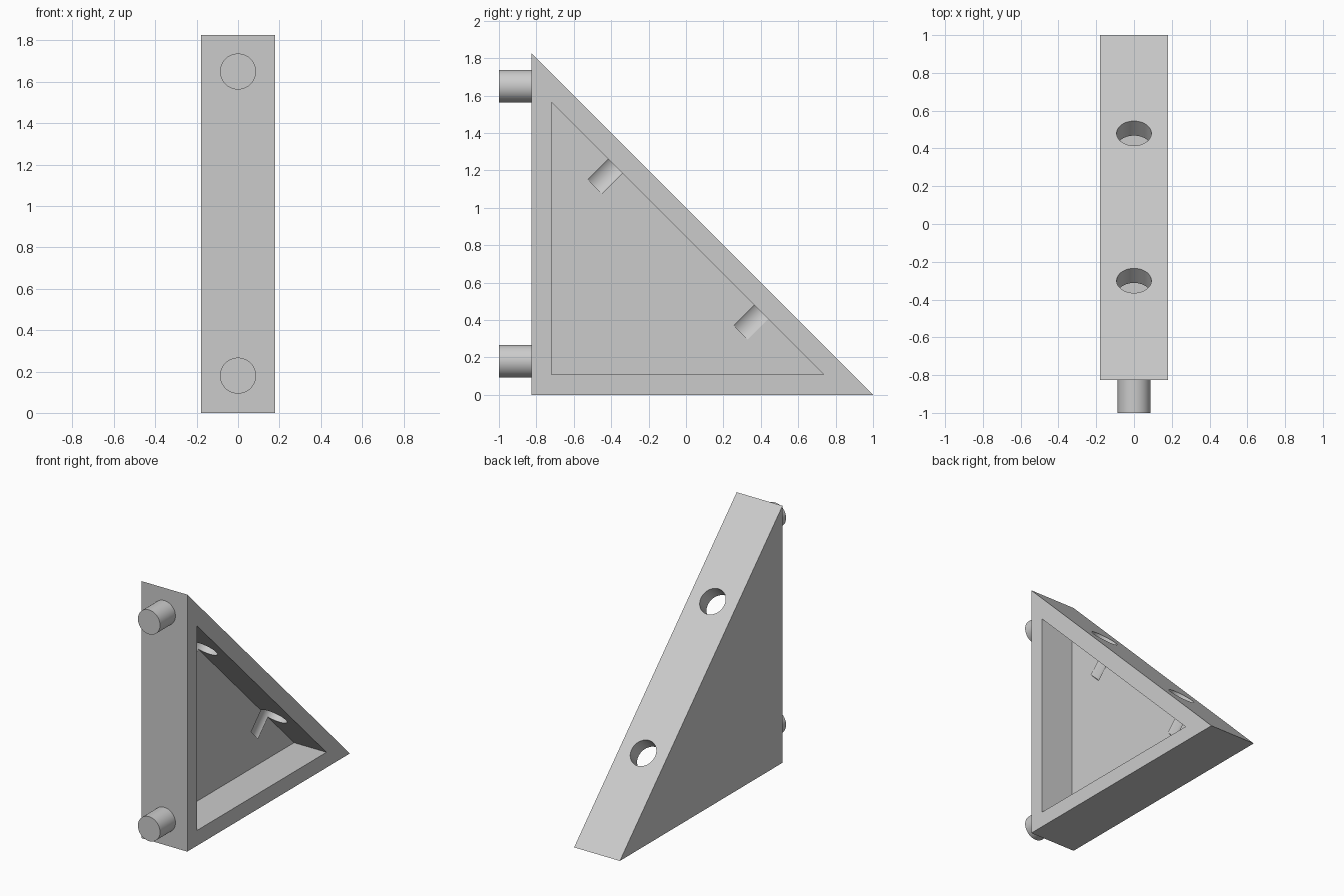
import bpy, bmesh, math
from mathutils import Vector

if "Cube" in bpy.data.objects:
    bpy.data.objects.remove(bpy.data.objects["Cube"], do_unlink=True)

HALF_W = 0.18      # half the width across x
FRONT = -0.827     # front face; the slope runs along y + z = 1
WALL = 0.109
FLOOR_X = -0.075   # floor of the side pocket

grey = bpy.data.materials.new("light grey")
grey.use_nodes = True
COLOUR = (0.6, 0.6, 0.6, 1)
grey.diffuse_color = COLOUR
grey.node_tree.nodes["Principled BSDF"].inputs["Base Color"].default_value = COLOUR


def add_mesh(name, bm):
    bmesh.ops.recalc_face_normals(bm, faces=bm.faces)
    mesh = bpy.data.meshes.new(name)
    bm.to_mesh(mesh)
    bm.free()
    mesh.materials.append(grey)
    ob = bpy.data.objects.new(name, mesh)
    bpy.context.collection.objects.link(ob)
    return ob


def wedge(name, x0, x1, inset):
    """Right triangle prism, inset evenly from the outer triangle."""
    y, z = FRONT + inset, inset
    total = 1 - inset * math.sqrt(2)
    bm = bmesh.new()
    face = bm.faces.new([bm.verts.new((x0, *p)) for p in ((y, z), (total - z, z), (y, total - y))])
    ext = bmesh.ops.extrude_face_region(bm, geom=[face])
    bmesh.ops.translate(bm, vec=(x1 - x0, 0, 0),
                        verts=[v for v in ext["geom"] if isinstance(v, bmesh.types.BMVert)])
    return add_mesh(name, bm)


def cylinder(name, start, end, radius):
    start, end = Vector(start), Vector(end)
    axis = end - start
    bm = bmesh.new()
    bmesh.ops.create_cone(bm, cap_ends=True, segments=64, radius1=radius,
                          radius2=radius, depth=axis.length)
    ob = add_mesh(name, bm)
    ob.rotation_euler = axis.to_track_quat("Z", "Y").to_euler()
    ob.location = (start + end) / 2
    return ob


def select(ob):
    bpy.ops.object.select_all(action="DESELECT")
    ob.select_set(True)
    bpy.context.view_layer.objects.active = ob


def cut(target, cutter):
    cutter.hide_render = True
    mod = target.modifiers.new("cut", "BOOLEAN")
    mod.operation = "DIFFERENCE"
    mod.solver = "EXACT"
    mod.object = cutter
    select(target)
    bpy.ops.object.modifier_apply(modifier=mod.name)
    bpy.data.objects.remove(cutter, do_unlink=True)


# Wedge body with a pocket open on its left side
body = wedge("wedge_body", -HALF_W, HALF_W, 0)
cut(body, wedge("pocket_cutter", FLOOR_X, HALF_W + 0.1, WALL))

# Sockets drilled square to the slope, grazing the pocket floor
for y in (-0.30, 0.48):
    mouth = Vector((0, y, 1 - y))
    normal = Vector((0, 1, 1)).normalized()
    cut(body, cylinder("socket_cutter", mouth + normal * 0.1, mouth - normal * 0.265, 0.092))

# Pegs on the front
pegs = [cylinder(name, (0, FRONT, z), (0, -1, z), 0.087)
        for name, z in (("lower_peg", 0.18), ("upper_peg", 1.65))]

for ob in [body, *pegs]:
    select(ob)
    bpy.ops.object.shade_smooth_by_angle(angle=math.radians(30))
